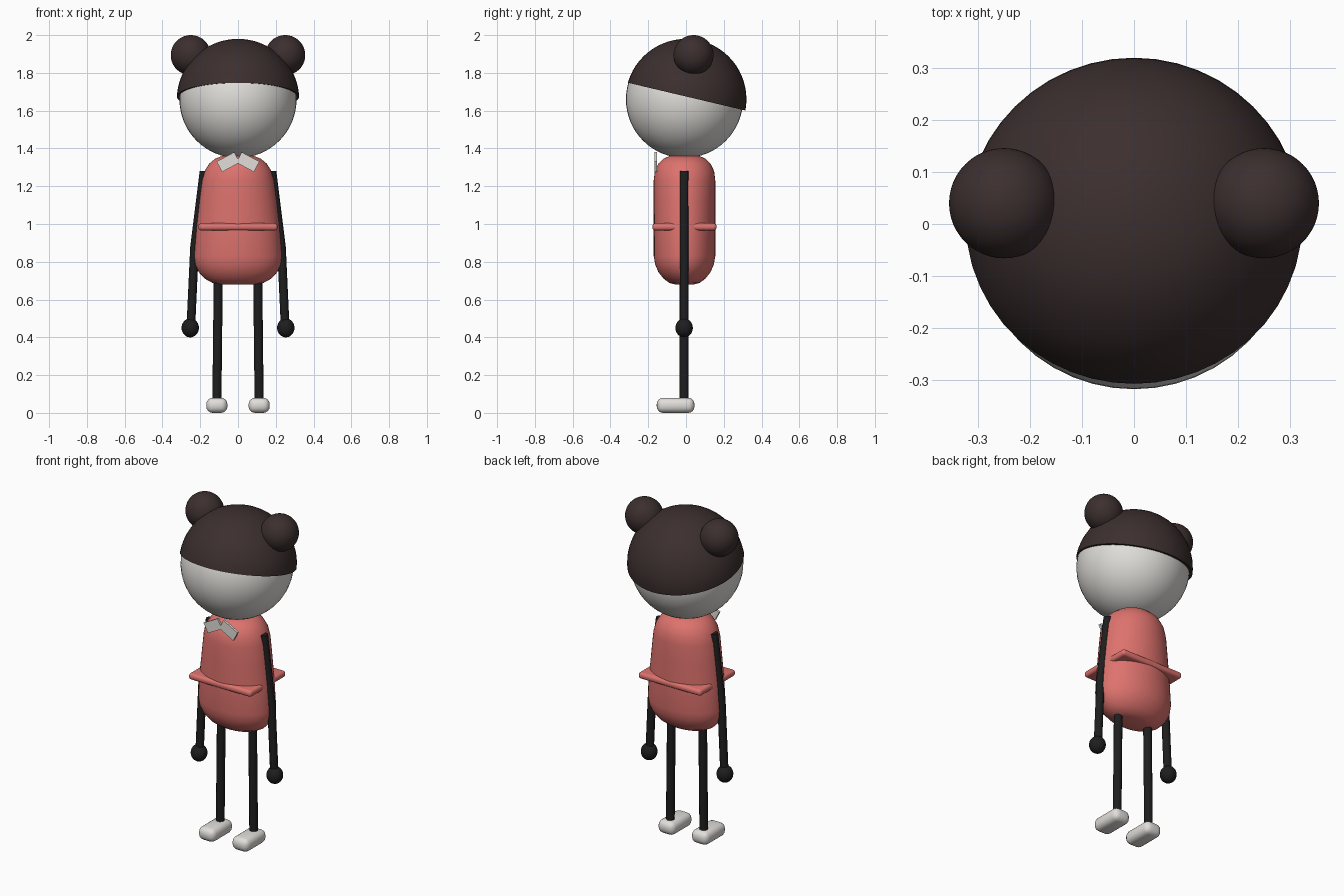
import bpy, bmesh
from math import cos, sin, pi, radians
from mathutils import Matrix, Vector

cube = bpy.data.objects.get("Cube")
if cube:
    bpy.data.objects.remove(cube, do_unlink=True)


def material(name, rgb):
    m = bpy.data.materials.new(name)
    m.use_nodes = True
    color = (*rgb, 1)
    m.diffuse_color = color
    bsdf = m.node_tree.nodes["Principled BSDF"]
    bsdf.inputs["Base Color"].default_value = color
    bsdf.inputs["Roughness"].default_value = 0.7
    return m


WHITE = material("warm white", (0.75, 0.73, 0.70))
BROWN = material("dark brown", (0.045, 0.028, 0.028))
CORAL = material("coral red", (0.73, 0.17, 0.155))
BLACK = material("soft black", (0.013, 0.013, 0.013))


def finish(name, bm, mat, angle=35):
    bmesh.ops.recalc_face_normals(bm, faces=bm.faces)
    mesh = bpy.data.meshes.new(name)
    bm.to_mesh(mesh)
    bm.free()
    mesh.materials.append(mat)
    obj = bpy.data.objects.new(name, mesh)
    bpy.context.collection.objects.link(obj)
    bpy.ops.object.select_all(action='DESELECT')
    obj.select_set(True)
    bpy.context.view_layer.objects.active = obj
    bpy.ops.object.shade_smooth_by_angle(angle=radians(angle))
    return obj


def ball(name, center, size, mat, cut=None):
    """Ellipsoid; cut is an optional (point, normal) plane, keeping the normal side."""
    bm = bmesh.new()
    place = Matrix.Translation(center) @ Matrix.Diagonal((*size, 1))
    bmesh.ops.create_uvsphere(bm, u_segments=48, v_segments=32, radius=1, matrix=place)
    if cut:
        bmesh.ops.bisect_plane(bm, geom=bm.verts[:] + bm.edges[:] + bm.faces[:],
                               plane_co=cut[0], plane_no=cut[1], clear_inner=True)
        bmesh.ops.holes_fill(bm, edges=[e for e in bm.edges if e.is_boundary])
    return finish(name, bm, mat)


def loft(name, rings, mat, sides):
    """Stack of elliptical rings, each (x, y, z, half_width, half_depth)."""
    bm = bmesh.new()
    loops = []
    for x, y, z, w, d in rings:
        loops.append([bm.verts.new((x + w * cos(2 * pi * i / sides),
                                    y + d * sin(2 * pi * i / sides), z))
                      for i in range(sides)])
    for a, b in zip(loops, loops[1:]):
        for i in range(sides):
            j = (i + 1) % sides
            bm.faces.new((a[i], a[j], b[j], b[i]))
    bm.faces.new(loops[0])
    bm.faces.new(loops[-1])
    return finish(name, bm, mat, 50)


def block(name, center, size, mat, bevel=0, segments=4, turn=0):
    """Box with rounded edges, turned about the y axis."""
    bm = bmesh.new()
    bmesh.ops.create_cube(bm, size=1, matrix=Matrix.Diagonal((*size, 1)))
    if bevel:
        bmesh.ops.bevel(bm, geom=bm.edges[:], offset=bevel, segments=segments,
                        profile=0.5, affect='EDGES')
    bm.transform(Matrix.Translation(center) @ Matrix.Rotation(turn, 4, 'Y'))
    return finish(name, bm, mat)


# Head with a tilted cap of hair
ball("face", (0, -0.008, 1.66), (0.31, 0.31, 0.31), WHITE)
ball("hair", (0, 0, 1.66), (0.324, 0.32, 0.32), BROWN,
     cut=(Vector((0, 0, 1.675)), Vector((0, 0.236, 1)).normalized()))

# Torso: rounded, tapering towards the shoulders
torso_profile = [(0.68, 0.09, 0.05), (0.688, 0.135, 0.08), (0.71, 0.175, 0.11),
                 (0.745, 0.208, 0.138), (0.785, 0.228, 0.155), (0.83, 0.234, 0.163),
                 (0.98, 0.222, 0.163), (1.12, 0.206, 0.163), (1.23, 0.192, 0.163),
                 (1.28, 0.177, 0.157), (1.32, 0.152, 0.138), (1.345, 0.122, 0.112),
                 (1.36, 0.085, 0.08)]
loft("torso", [(0, -0.008, z, w, d) for z, w, d in torso_profile], CORAL, 48)

# Flat waist band whose corners stand out of the torso
block("waist_band", (0, -0.008, 0.985), (0.42, 0.34, 0.038), CORAL, 0.016)

# Paired parts
for side, s in (("left", 1), ("right", -1)):
    ball(side + "_hair_bun", (s * 0.25, 0.04, 1.894), (0.106, 0.106, 0.106), BROWN)
    arm_path = [(0.25, 0.45), (0.23, 0.88), (0.18, 1.28)]
    loft(side + "_arm", [(s * x, -0.01, z, 0.023, 0.023) for x, z in arm_path], BLACK, 12)
    ball(side + "_hand", (s * 0.253, -0.01, 0.45), (0.046, 0.046, 0.05), BLACK)
    leg_path = [(0.112, 0.05), (0.104, 0.76)]
    loft(side + "_leg", [(s * x, -0.01, z, 0.024, 0.024) for x, z in leg_path], BLACK, 12)
    block(side + "_shoe", (s * 0.112, -0.055, 0.04), (0.112, 0.2, 0.08), WHITE, 0.034)
    block(side + "_bow_half", (s * 0.052, -0.16, 1.328), (0.106, 0.014, 0.062), WHITE,
          turn=s * radians(28))
